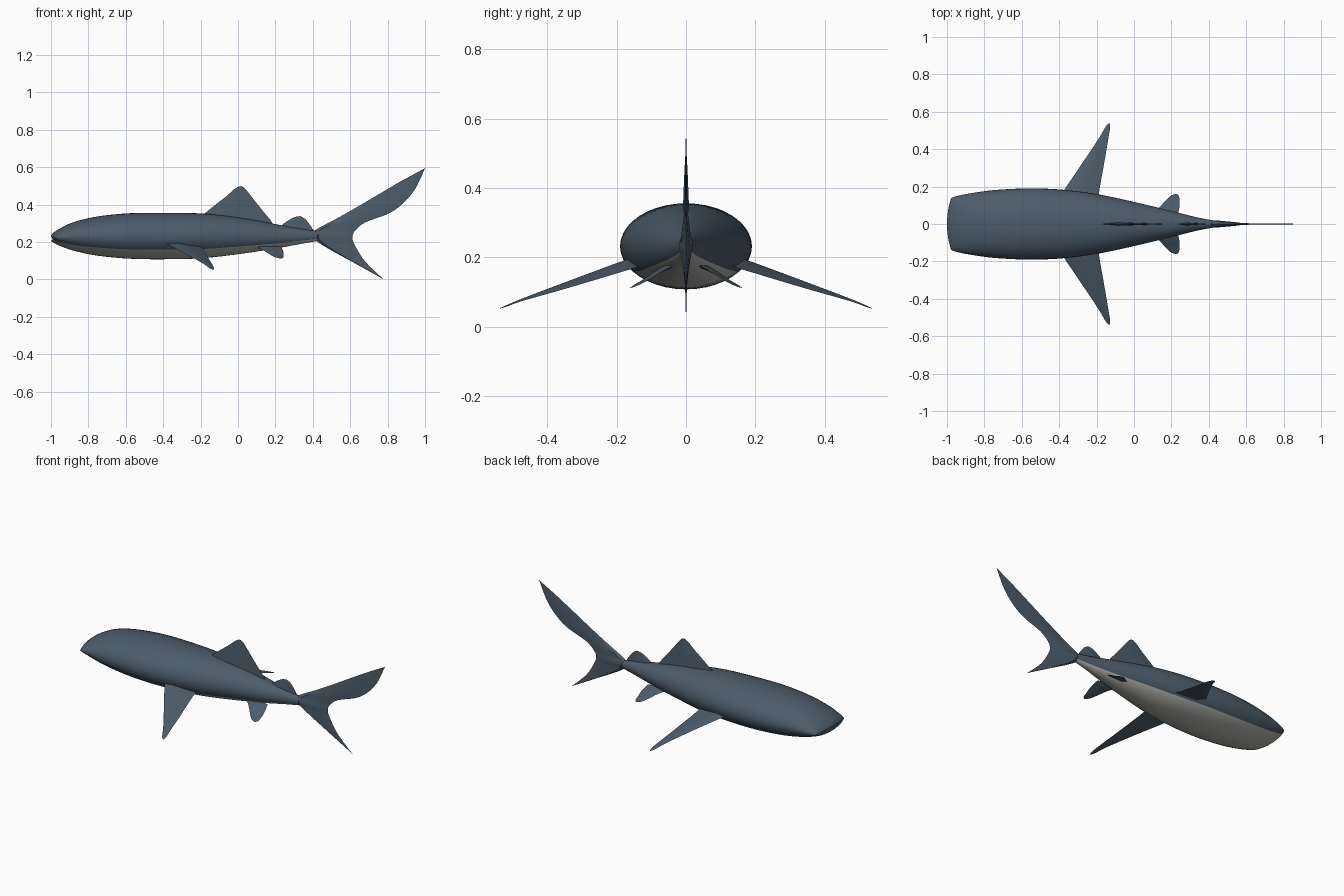
import bpy, bmesh, math
from mathutils import Vector

cube = bpy.data.objects.get("Cube")
if cube:
    bpy.data.objects.remove(cube, do_unlink=True)


def make_material(name, color):
    mat = bpy.data.materials.new(name)
    mat.use_nodes = True
    mat.diffuse_color = (*color, 1)
    mat.node_tree.nodes["Principled BSDF"].inputs["Base Color"].default_value = (*color, 1)
    return mat


SLATE = make_material("slate blue", (0.072, 0.108, 0.144))
BELLY = make_material("pale belly", (0.45, 0.45, 0.41))


def smooth_rows(rows, steps):
    """Catmull-Rom interpolation between rows of numbers."""
    pts = [rows[0]] + rows + [rows[-1]]
    out = []
    for p, q, r, s in zip(pts, pts[1:], pts[2:], pts[3:]):
        for i in range(steps):
            t = i / steps
            out.append([b + 0.5 * t * (c - a + t * (2*a - 5*b + 4*c - d + t * (3*(b - c) + d - a)))
                        for a, b, c, d in zip(p, q, r, s)])
    return out + [list(rows[-1])]


def loft(name, rings, materials, pick=None):
    """Skin closed rings, cap both ends, and shade."""
    bm = bmesh.new()
    loops = [[bm.verts.new(p) for p in ring] for ring in rings]
    n = len(loops[0])
    for a, b in zip(loops, loops[1:]):
        for i in range(n):
            j = (i + 1) % n
            face = bm.faces.new((a[i], a[j], b[j], b[i]))
            face.material_index = pick(i) if pick else 0
    bm.faces.new(loops[0])
    bm.faces.new(loops[-1])
    bmesh.ops.remove_doubles(bm, verts=bm.verts, dist=1e-5)
    bmesh.ops.recalc_face_normals(bm, faces=bm.faces)
    mesh = bpy.data.meshes.new(name)
    bm.to_mesh(mesh)
    bm.free()
    obj = bpy.data.objects.new(name, mesh)
    bpy.context.collection.objects.link(obj)
    for mat in materials:
        mesh.materials.append(mat)
    bpy.ops.object.select_all(action='DESELECT')
    obj.select_set(True)
    bpy.context.view_layer.objects.active = obj
    bpy.ops.object.shade_smooth_by_angle(angle=math.radians(40))
    return obj


def fin(name, rows, normal, side=1, peak=0.3):
    """Lens-section fin; each row is leading xyz, trailing xyz, half thickness."""
    normal = Vector(normal).normalized()
    rings = []
    for row in smooth_rows(rows, 4):
        lead, trail, thick = Vector(row[:3]), Vector(row[3:6]), normal * row[6]
        mid, rear = lead.lerp(trail, peak), lead.lerp(trail, 0.65)
        ring = [lead, mid + thick, rear + thick * 0.5, trail, rear - thick * 0.5, mid - thick]
        rings.append([(p.x, p.y * side, p.z) for p in ring])
    return loft(name, rings, [SLATE])


def upright(rows):
    """Expand (lead x, z, trail x, z, thickness) rows onto the centre plane."""
    return [(a, 0, b, c, 0, d, t) for a, b, c, d, t in rows]


# Body: x, half width, top z, bottom z, bow of the blunt snout
stations = [
    (-1.0, 0.138, 0.232, 0.208, 0.022),
    (-0.99, 0.142, 0.246, 0.199, 0.02),
    (-0.96, 0.150, 0.268, 0.183, 0.015),
    (-0.88, 0.164, 0.306, 0.154, 0.005),
    (-0.75, 0.181, 0.337, 0.127, 0),
    (-0.58, 0.190, 0.354, 0.111, 0),
    (-0.40, 0.185, 0.356, 0.108, 0),
    (-0.20, 0.160, 0.353, 0.113, 0),
    (0.0, 0.118, 0.332, 0.135, 0),
    (0.2, 0.070, 0.296, 0.165, 0),
    (0.33, 0.037, 0.272, 0.189, 0),
    (0.425, 0.019, 0.258, 0.206, 0),
]
SEGMENTS = 40
body_rings = []
for x, half, top, low, bow in smooth_rows(stations, 4):
    ring = []
    for k in range(SEGMENTS):
        a = math.tau * k / SEGMENTS
        ring.append((x + bow * math.cos(a) ** 2, half * math.cos(a),
                     (top + low) / 2 + (top - low) / 2 * math.sin(a)))
    body_rings.append(ring)
# The belly colour fills the lower arc of every section
loft("body", body_rings, [SLATE, BELLY],
     lambda i: int(math.sin(math.tau * (i + 0.5) / SEGMENTS) < -0.6))

# Fins on the back
fin("dorsal_fin", upright([
    (-0.21, 0.31, 0.20, 0.27, 0.012),
    (-0.18, 0.35, 0.175, 0.315, 0.009),
    (-0.12, 0.40, 0.13, 0.37, 0.007),
    (-0.06, 0.447, 0.09, 0.42, 0.005),
    (-0.02, 0.482, 0.055, 0.465, 0.003),
    (0.0, 0.495, 0.035, 0.488, 0.002),
    (0.018, 0.499, 0.018, 0.499, 0)]), (0, 1, 0))
fin("rear_dorsal_fin", upright([
    (0.2, 0.25, 0.415, 0.24, 0.010),
    (0.24, 0.295, 0.395, 0.277, 0.007),
    (0.28, 0.322, 0.375, 0.305, 0.004),
    (0.305, 0.334, 0.358, 0.324, 0.002),
    (0.332, 0.339, 0.332, 0.339, 0)]), (0, 1, 0))

# Tail: rows run from the upper tip to the lower tip
fin("tail_fin", upright([
    (1.0, 0.595, 1.0, 0.595, 0),
    (0.88, 0.53, 0.945, 0.48, 0.001),
    (0.76, 0.46, 0.875, 0.40, 0.002),
    (0.65, 0.395, 0.80, 0.35, 0.003),
    (0.53, 0.327, 0.68, 0.305, 0.006),
    (0.41, 0.262, 0.625, 0.26, 0.014),
    (0.405, 0.235, 0.612, 0.227, 0.02),
    (0.42, 0.205, 0.62, 0.193, 0.014),
    (0.50, 0.155, 0.665, 0.115, 0.006),
    (0.60, 0.10, 0.715, 0.06, 0.002),
    (0.78, 0.0, 0.78, 0.0, 0)]), (0, 1, 0), peak=0.12)

# Paired fins
for side, label in ((1, "back_side"), (-1, "front_side")):
    fin("pectoral_fin_" + label, [
        (-0.41, 0.13, 0.20, -0.19, 0.13, 0.175, 0.014),
        (-0.375, 0.18, 0.186, -0.185, 0.18, 0.160, 0.012),
        (-0.28, 0.32, 0.137, -0.157, 0.34, 0.112, 0.007),
        (-0.187, 0.46, 0.085, -0.135, 0.47, 0.075, 0.003),
        (-0.152, 0.52, 0.060, -0.127, 0.52, 0.058, 0.002),
        (-0.132, 0.54, 0.052, -0.132, 0.54, 0.052, 0)], (0, 0.35, 0.94), side)
    fin("pelvic_fin_" + label, [
        (0.07, 0.04, 0.18, 0.23, 0.04, 0.175, 0.008),
        (0.12, 0.075, 0.165, 0.242, 0.085, 0.150, 0.006),
        (0.165, 0.12, 0.137, 0.243, 0.12, 0.128, 0.004),
        (0.195, 0.15, 0.120, 0.24, 0.15, 0.115, 0.002),
        (0.225, 0.162, 0.112, 0.225, 0.162, 0.112, 0)], (0, 0.5, 0.87), side)
